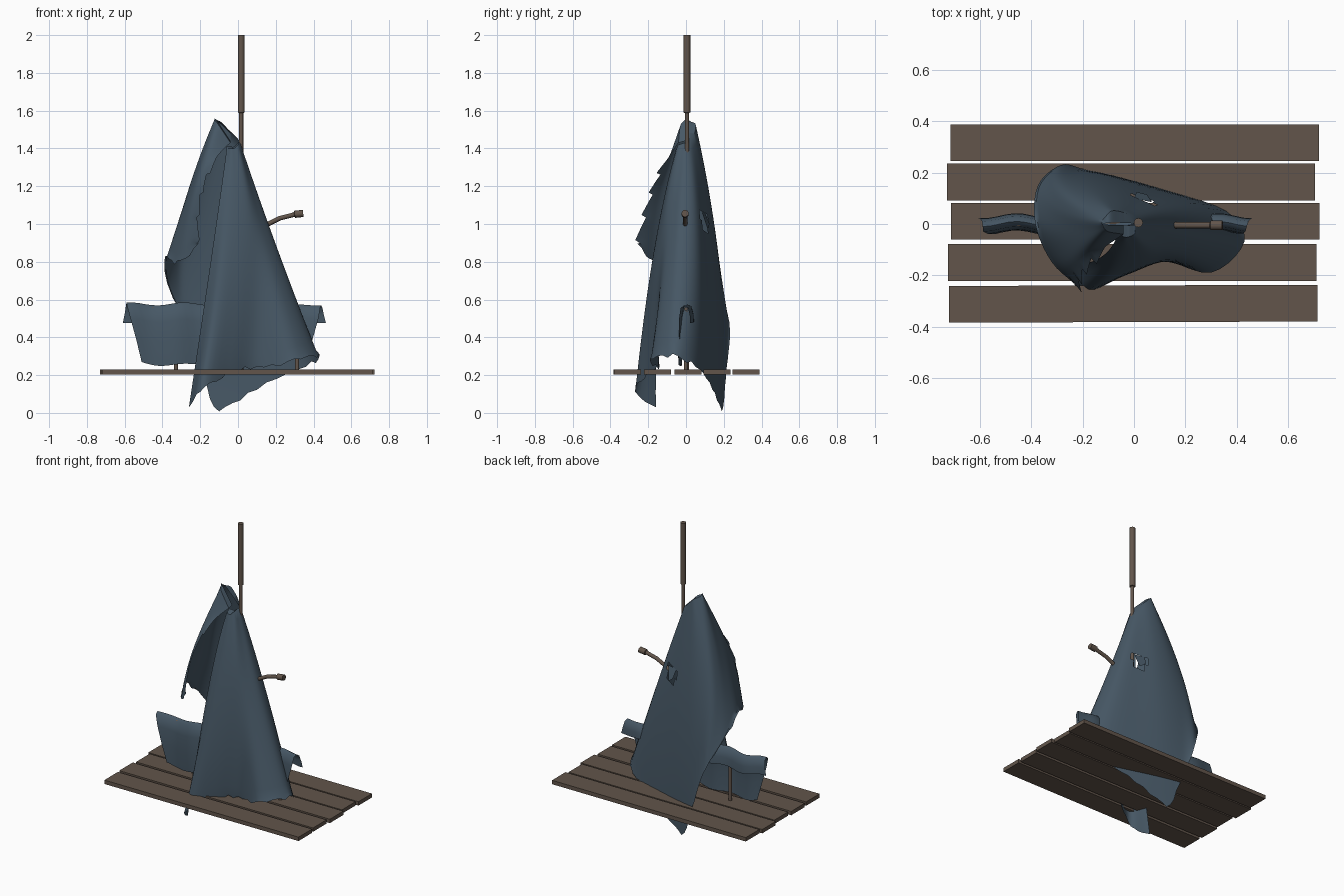
import bpy, bmesh, math, random
from mathutils import Vector as V

if "Cube" in bpy.data.objects:
    bpy.data.objects.remove(bpy.data.objects["Cube"])
random.seed(3)

def material(name, col):
    m = bpy.data.materials.new(name)
    m.diffuse_color = (*col, 1)
    m.use_nodes = True
    m.node_tree.nodes["Principled BSDF"].inputs["Base Color"].default_value = m.diffuse_color
    return m

WOOD = material("weathered wood", (0.122, 0.091, 0.070))
CLOTH = material("slate blue cloth", (0.062, 0.096, 0.130))

def finish(name, bm, mat, angle=None):
    me = bpy.data.meshes.new(name)
    bm.to_mesh(me)
    bm.free()
    ob = bpy.data.objects.new(name, me)
    bpy.context.collection.objects.link(ob)
    me.materials.append(mat)
    if angle:
        bpy.ops.object.select_all(action='DESELECT')
        bpy.context.view_layer.objects.active = ob
        ob.select_set(True)
        bpy.ops.object.shade_smooth_by_angle(angle=math.radians(angle))
    return ob

def tube(name, path, n=12):
    """Capped tube through (point, radius) stations."""
    bm = bmesh.new()
    rings = []
    for i, (p, r) in enumerate(path):
        a, b = V(path[max(i - 1, 0)][0]), V(path[min(i + 1, len(path) - 1)][0])
        d = (b - a).normalized()
        s = V((0, 1, 0))
        w = d.cross(s).normalized()
        rings.append([bm.verts.new(V(p) + r * (math.cos(k * math.tau / n) * s
                      + math.sin(k * math.tau / n) * w)) for k in range(n)])
    for a, b in zip(rings, rings[1:]):
        for k in range(n):
            bm.faces.new((a[k], a[(k + 1) % n], b[(k + 1) % n], b[k]))
    bm.faces.new(rings[0][::-1])
    bm.faces.new(rings[-1])
    bmesh.ops.recalc_face_normals(bm, faces=bm.faces)
    return finish(name, bm, WOOD, 35)

def sheet(name, rows, keep=lambda c: True):
    """Cloth from a grid of points."""
    bm = bmesh.new()
    g = [[bm.verts.new(p) for p in r] for r in rows]
    for a, b in zip(g, g[1:]):
        for i in range(len(a) - 1):
            if keep((a[i].co + b[i + 1].co) / 2):
                bm.faces.new((a[i], b[i], b[i + 1], a[i + 1]))
    return finish(name, bm, CLOTH, 50)

def catmull(pts, f):
    i = min(int(f), len(pts) - 2)
    t = f - i
    p1, p2 = pts[i], pts[i + 1]
    p0 = pts[i - 1] if i else 2 * p1 - p2
    p3 = pts[i + 2] if i + 2 < len(pts) else 2 * p2 - p1
    return 0.5 * (2 * p1 + (p2 - p0) * t + (2 * p0 - 5 * p1 + 4 * p2 - p3) * t * t
                  + (3 * p1 - p0 - 3 * p2 + p3) * t ** 3)

# plank deck: x offset, y centre, slight twist
for k, (x, y, rot) in enumerate([(0.003, 0.317, 0), (-0.012, 0.164, 0), (0.005, 0.011, 0),
                                 (-0.007, -0.15, 0), (-0.003, -0.311, 0.003)]):
    bm = bmesh.new()
    bmesh.ops.create_cube(bm, size=1)
    for v in bm.verts:
        v.co = V((v.co.x * 1.436, v.co.y * 0.143, v.co.z * 0.026))
        c, s = math.cos(rot), math.sin(rot)
        v.co = V((x + c * v.co.x - s * v.co.y, y + s * v.co.x + c * v.co.y, 0.217 + v.co.z))
    finish(f"deck_plank_{k + 1}", bm, WOOD)

# mast with a thicker top, posts, cross bar and side handle
X = 0.017
tube("mast", [((X, 0.005, 0.22), .011), ((X, 0.005, 1.588), .011),
              ((X, 0.005, 1.59), .018), ((X, 0.005, 2.0), .018)])
for side, x in (("left", -0.328), ("right", 0.313)):
    tube(f"{side}_post", [((x, 0, 0.21), .011), ((x, 0, 0.54), .011)])
tube("cross_bar", [((-0.5, 0, 0.55), .010), ((0.38, 0, 0.55), .010)])
tube("side_handle", [((0.10, -0.005, 0.96), .012), ((0.16, -0.005, 1.00), .012),
                     ((0.22, -0.005, 1.03), .012), ((0.298, -0.005, 1.05), .012),
                     ((0.30, -0.005, 1.051), .019), ((0.345, -0.005, 1.056), .019)])

# cloth draped over the cross bar: (y, drop, left x, right x) per row
drape = [(0.032, .105, -.61, .465), (0.03, .06, -.60, .455), (0.02, .015, -.593, .447),
         (0, 0, -.59, .44), (-.02, .015, -.588, .435), (-.03, .08, -.57, .425),
         (-.035, .18, -.54, .40), (-.03, .29, -.51, .37)]
rows = []
for y, d, a, b in drape:
    row = []
    for i in range(31):
        x = a + (b - a) * i / 30
        sag = 0.025 * max(0, 1 - abs(x - 0.12) / 0.3) - 0.008 * math.cos(x * 22)
        row.append(V((x, y + 0.010 * math.sin(x * 24), 0.577 - sag - d * (1 - 0.12 * math.sin(x * 5)))))
    rows.append(row)
sheet("bar_cloth", rows)

# tall draped cloth: control columns from the front edge round to the torn left edge
top = [(-.06, -.03, 1.40), (-.04, -.05, 1.40), (-.02, -.05, 1.40), (0, -.04, 1.42), (.01, -.02, 1.42),
       (.015, 0, 1.42), (0, .02, 1.44), (-.03, .04, 1.47), (-.06, .05, 1.50), (-.09, .05, 1.53),
       (-.11, .03, 1.54), (-.125, .01, 1.55), (-.12, -.01, 1.545), (-.10, -.03, 1.52), (-.04, -.04, 1.43)]
mid = [(-.13, -.13, .90), (-.08, -.17, .85), (0, -.165, .82), (.09, -.135, .83), (.17, -.10, .83),
       (.215, -.03, .85), (.18, .06, .85), (.05, .12, .80), (-.08, .165, .76), (-.20, .17, .85),
       (-.28, .14, .97), (-.285, .06, 1.10), (-.25, -.03, 1.20), (-.235, -.12, 1.17), (-.19, -.16, 1.20)]
low = [(-.26, -.16, .03), (-.20, -.27, .10), (-.05, -.20, .20), (.10, -.14, .22), (.30, -.19, .26),
       (.43, -.07, .29), (.36, .05, .23), (.10, .14, .11), (-.10, .19, .005), (-.20, .215, .22),
       (-.285, .23, .46), (-.375, .15, .66), (-.385, 0, .80), (-.32, -.15, .78), (-.21, -.25, .87)]
top, mid, low = [[V(p) for p in r] for r in (top, mid, low)]
NU, NV = 70, 26
rows = [[] for _ in range(NV + 2)]
for i in range(NU + 1):
    f = i * 14 / NU
    a, m, b = catmull(top, f), catmull(mid, f), catmull(low, f)
    rows[0].append(V((a.x, a.y * 0.1, a.z + 0.01)))
    for j in range(NV + 1):
        t = j / NV
        p = a * (2 * t - 1) * (t - 1) + m * 4 * t * (1 - t) + b * t * (2 * t - 1)
        if i >= NU - 1 and j > 5:          # torn side edge
            p += V((0.012, -0.03, -0.012)) * (j % 5) / 4 * (i - NU + 2) / 2
        if j == NV and i > 2:              # ragged hem
            p.z += random.uniform(0, 0.03)
        rows[j + 1].append(p)
sheet("main_cloth", rows,
      lambda c: not (c.y > 0.04 and abs(c.x - .04) / .06 + abs(c.z - 1.02) / .07 < 1))

# flap hanging from the tear in the back
sheet("torn_flap", [[V((0.0, .10, 1.06)), V((0.07, .085, 1.06))],
                    [V((0.01, .125, 1.0)), V((0.05, .115, .97))]])
